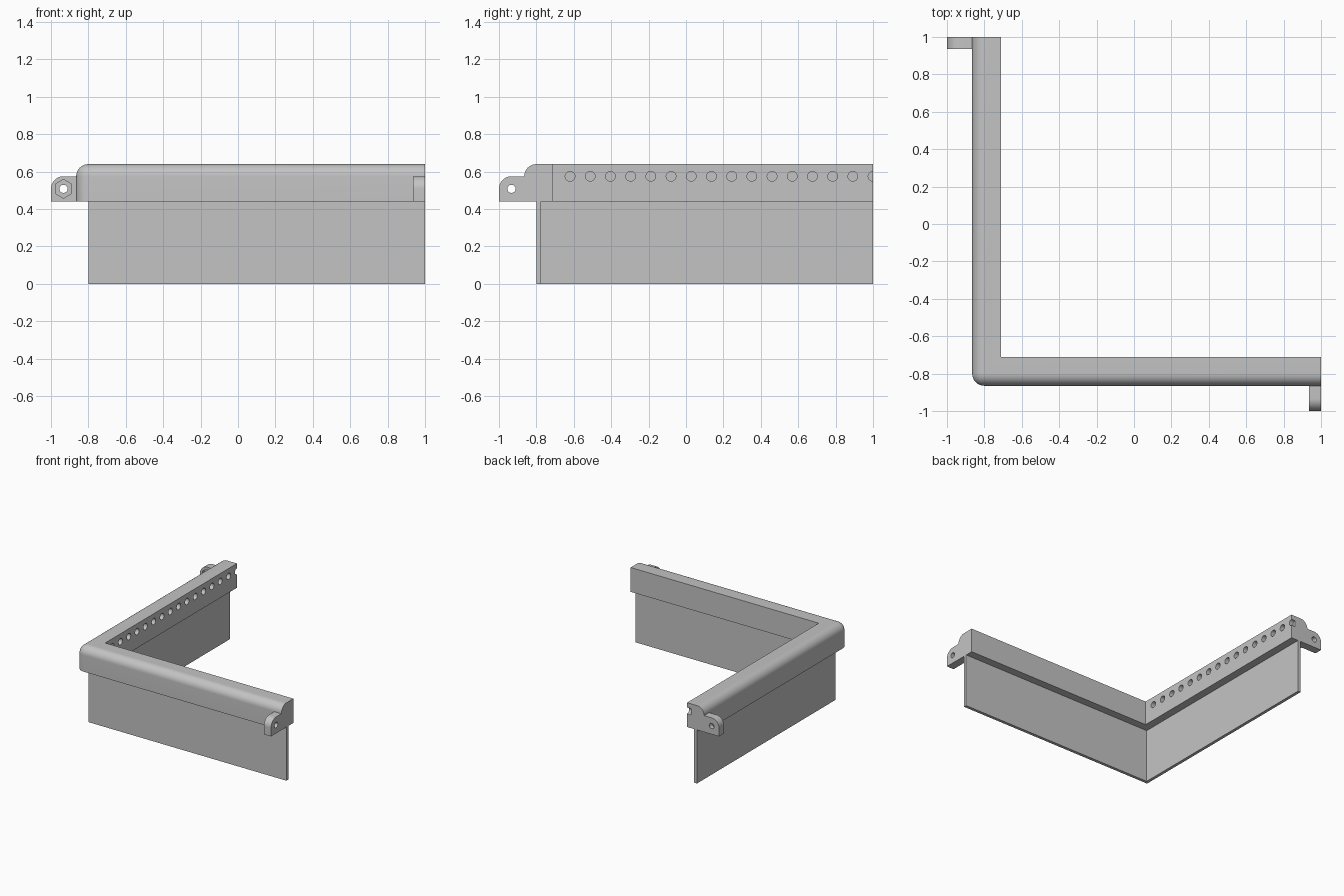
import bpy, bmesh
from math import sin, cos, pi
from mathutils import Vector, Matrix

cube = bpy.data.objects.get("Cube")
if cube:
    bpy.data.objects.remove(cube, do_unlink=True)

grey = bpy.data.materials.new("plain grey")
grey.use_nodes = True
grey.diffuse_color = (0.55, 0.55, 0.55, 1)
grey.node_tree.nodes["Principled BSDF"].inputs["Base Color"].default_value = grey.diffuse_color

LINE = -0.8          # outer face of the skirt and centre line of the rounding
R = 0.065            # rounding radius
INNER = -0.09        # rail inner face, measured outward from LINE
RAIL_Z, TOP = 0.44, 0.64
STEPS = 12


def finish(name, bm):
    bmesh.ops.remove_doubles(bm, verts=bm.verts, dist=1e-5)
    bmesh.ops.recalc_face_normals(bm, faces=bm.faces)
    mesh = bpy.data.meshes.new(name)
    bm.to_mesh(mesh)
    bm.free()
    mesh.materials.append(grey)
    obj = bpy.data.objects.new(name, mesh)
    bpy.context.collection.objects.link(obj)
    return obj


def prism(name, outline, push):
    bm = bmesh.new()
    face = bm.faces.new([bm.verts.new(p) for p in outline])
    new = bmesh.ops.extrude_face_region(bm, geom=[face])["geom"]
    bmesh.ops.translate(bm, vec=Vector(push),
                        verts=[v for v in new if isinstance(v, bmesh.types.BMVert)])
    return finish(name, bm)


def select(obj):
    bpy.ops.object.select_all(action='DESELECT')
    bpy.context.view_layer.objects.active = obj
    obj.select_set(True)


def drill(obj, centres, axis, radius, depth, sides=24):
    """Cut round or hexagonal holes centred on the given points."""
    bm = bmesh.new()
    turn = Matrix.Rotation(pi / 2, 4, 'Y' if axis == 'X' else 'X')
    for c in centres:
        bmesh.ops.create_cone(bm, cap_ends=True, segments=sides, radius1=radius,
                              radius2=radius, depth=depth,
                              matrix=Matrix.Translation(c) @ turn)
    cutter = finish("hole_cutter", bm)
    cutter.hide_render = True
    mod = obj.modifiers.new("holes", 'BOOLEAN')
    mod.operation, mod.solver, mod.object = 'DIFFERENCE', 'EXACT', cutter
    select(obj)
    bpy.ops.object.modifier_apply(modifier=mod.name)
    bpy.data.objects.remove(cutter, do_unlink=True)


def smooth(obj):
    select(obj)
    bpy.ops.object.shade_smooth_by_angle(angle=pi / 6)


# Rail: rounded profile swept along the L, with a ball-shaped outer corner
quarter = [i * pi / 2 / STEPS for i in range(STEPS + 1)]
profile = [(0, RAIL_Z), (INNER, RAIL_Z), (INNER, TOP)]
profile += [(R * sin(a), TOP - R + R * cos(a)) for a in quarter]
profile += [(R, RAIL_Z)]


def corner(o, a):
    if o <= 0:
        return LINE - o, LINE - o
    return LINE - o * cos(a), LINE - o * sin(a)


bm = bmesh.new()
rings = [[bm.verts.new((LINE - o, 1, z)) for o, z in profile]]
rings += [[bm.verts.new((*corner(o, a), z)) for o, z in profile] for a in quarter]
rings += [[bm.verts.new((1, LINE - o, z)) for o, z in profile]]
n = len(profile)
for r, s in zip(rings, rings[1:]):
    for i in range(n):
        j = (i + 1) % n
        bm.faces.new((r[i], r[j], s[j], s[i]))
bm.faces.new(rings[0])
bm.faces.new(rings[-1])
bmesh.ops.remove_doubles(bm, verts=bm.verts, dist=1e-5)
rail = finish("corner_rail", bm)

# Row of blind sockets on the inner face of one arm
drill(rail, [(LINE - INNER, -0.62 + 0.108 * i, 0.575) for i in range(16)],
      'X', 0.026, 0.07)
smooth(rail)

# Skirt: thin L-shaped wall below the rail
a, b = LINE, LINE + 0.025
prism("skirt_panel", [(a, 1, 0), (a, a, 0), (1, a, 0), (1, b, 0), (b, b, 0), (b, 1, 0)],
      (0, 0, RAIL_Z))

# Bolt tabs at both free ends
root, tip, tab_top, rad = LINE - R, -1, 0.575, 0.067
tab = [(root, RAIL_Z), (root, tab_top)]
tab += [(tip + rad - rad * sin(t), tab_top - rad + rad * cos(t)) for t in quarter]
tab += [(tip, RAIL_Z)]
hole_s, hole_z = tip + rad, 0.508

back_tab = prism("back_bolt_tab", [(s, 0.935, z) for s, z in tab], (0, R, 0))
drill(back_tab, [(hole_s, 0.97, hole_z)], 'Y', 0.022, 0.2)
drill(back_tab, [(hole_s, 0.935, hole_z)], 'Y', 0.05, 0.05, sides=6)
smooth(back_tab)

front_tab = prism("front_bolt_tab", [(0.935, s, z) for s, z in tab], (R, 0, 0))
drill(front_tab, [(0.97, hole_s, hole_z)], 'X', 0.022, 0.2)
smooth(front_tab)
